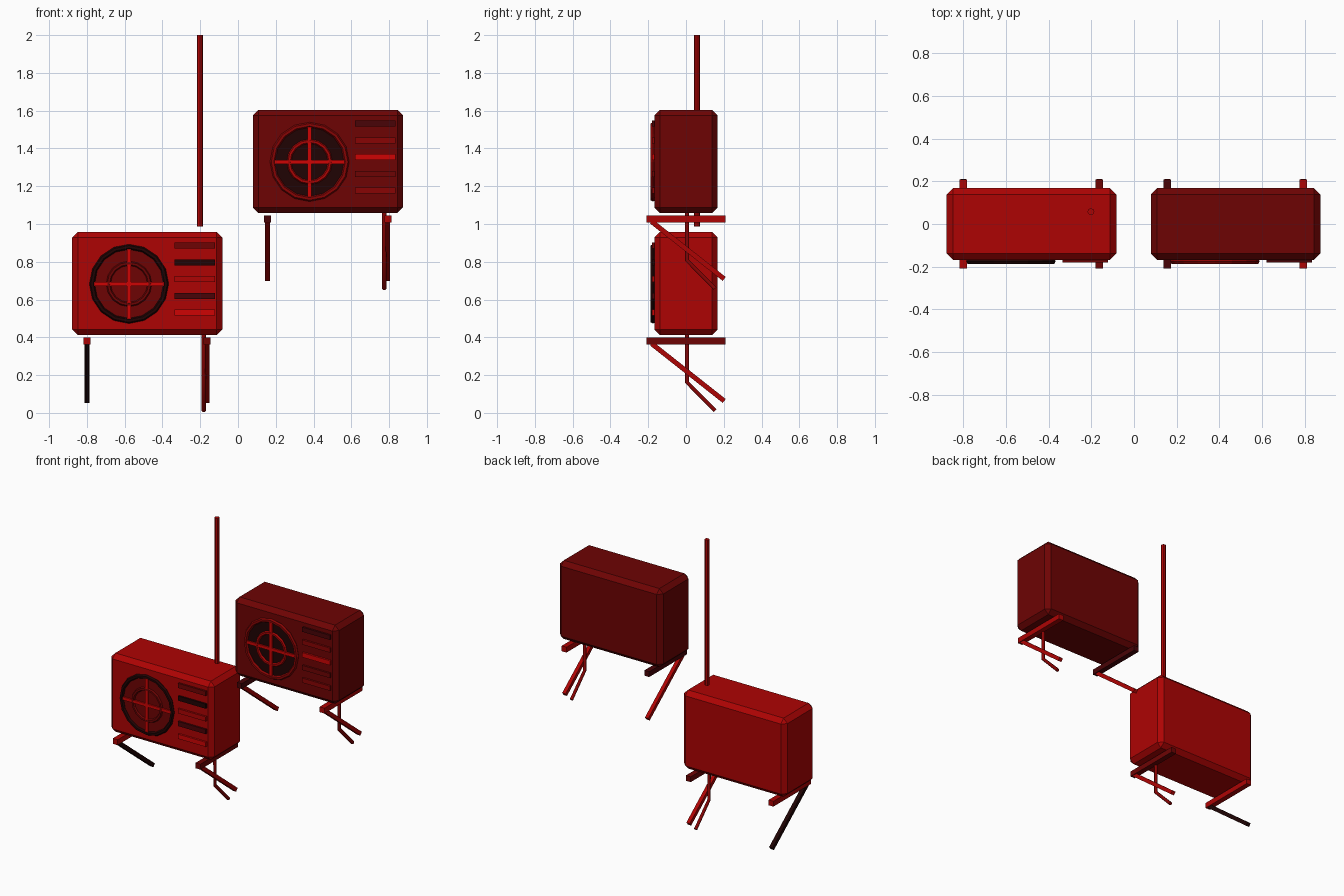
import bpy, math
from mathutils import Vector

if "Cube" in bpy.data.objects:
    bpy.data.objects.remove(bpy.data.objects["Cube"], do_unlink=True)


def material(name, r, g, b):
    m = bpy.data.materials.new(name)
    m.use_nodes = True
    m.diffuse_color = (r, g, b, 1)
    m.node_tree.nodes["Principled BSDF"].inputs["Base Color"].default_value = (r, g, b, 1)
    return m


bright = material("bright red", 0.62, 0.001, 0.001)
red = material("red", 0.42, 0.001, 0.001)
mid = material("medium red", 0.25, 0.001, 0.001)
dark = material("dark red", 0.155, 0.001, 0.001)
maroon = material("maroon", 0.065, 0.001, 0.002)
black = material("red black", 0.014, 0.001, 0.001)


def finish(name, mat):
    ob = bpy.context.object
    ob.name = name
    ob.data.materials.append(mat)
    return ob


def box(name, mat, centre, size, bevel=0):
    bpy.ops.mesh.primitive_cube_add(size=1, location=centre)
    ob = bpy.context.object
    ob.scale = size
    bpy.ops.object.transform_apply(location=False, rotation=False, scale=True)
    if bevel:
        mod = ob.modifiers.new("bevel", "BEVEL")
        mod.width = bevel
        mod.segments = 1
    return finish(name, mat)


def rod(name, mat, a, b, radius, sides):
    a, b = Vector(a), Vector(b)
    bpy.ops.mesh.primitive_cylinder_add(
        vertices=sides, radius=radius, depth=(b - a).length, location=(a + b) / 2,
        rotation=(b - a).to_track_quat("Z", "Y").to_euler())
    return finish(name, mat)


def ring(name, mat, centre, major, minor):
    bpy.ops.mesh.primitive_torus_add(
        major_segments=16, minor_segments=6, major_radius=major, minor_radius=minor,
        location=centre, rotation=(math.pi / 2, 0, 0))
    return finish(name, mat)


def pipe(name, mat, points, radius):
    curve = bpy.data.curves.new(name, "CURVE")
    curve.dimensions = "3D"
    curve.bevel_depth = radius
    curve.bevel_resolution = 1
    curve.use_fill_caps = True
    spline = curve.splines.new("POLY")
    spline.points.add(len(points) - 1)
    for p, co in zip(spline.points, points):
        p.co = (*co, 1)
    ob = bpy.data.objects.new(name, curve)
    bpy.context.collection.objects.link(ob)
    curve.materials.append(mat)


def unit(tag, x, z, body, fan, slats, bars, struts, hose):
    front = -0.167
    # Cabinet
    box(tag + "_cabinet", body, (x, 0, z), (0.795, 0.336, 0.547), 0.03)
    # Fan: backing disc, two guard rings and a cross
    rim, disc, inner = fan
    fx, fz = x - 0.097, z - 0.002
    rod(tag + "_fan_disc", disc, (fx, front + 0.01, fz), (fx, front - 0.006, fz), 0.195, 16)
    ring(tag + "_fan_rim", rim, (fx, front - 0.008, fz), 0.196, 0.014)
    ring(tag + "_fan_inner_ring", inner, (fx, front - 0.006, fz), 0.109, 0.012)
    box(tag + "_fan_cross_bar", bright, (fx, front - 0.009, fz), (0.37, 0.014, 0.021))
    box(tag + "_fan_cross_post", bright, (fx, front - 0.009, fz), (0.021, 0.014, 0.37))
    # Vent slats
    for i, mat in enumerate(slats):
        box(f"{tag}_vent_slat_{i + 1}", mat,
            (x + 0.251, front - 0.004, z + 0.2 - 0.0885 * i), (0.213, 0.02, 0.032))
    # Wall brackets with slanted struts
    for side, dx, bar, strut in zip(("right", "left"), (-0.32, 0.317), bars, struts):
        box(f"{tag}_{side}_bracket_bar", bar, (x + dx, 0, z - 0.305), (0.037, 0.416, 0.037))
        brace = box(f"{tag}_{side}_bracket_strut", strut,
                    (x + dx, 0.01, z - 0.47), (0.026, 0.49, 0.026))
        brace.rotation_euler.x = -math.atan2(0.3, 0.38)
    # Drain hose
    hx = x + 0.299
    pipe(tag + "_drain_hose", hose, [(hx, 0.005, z - 0.26), (hx, 0.005, z - 0.523),
                                     (hx, 0.153, z - 0.673)], 0.012)


unit("lower", -0.48, 0.685, red, (black, dark, dark),
     (dark, black, red, maroon, bright), (red, dark), (black, red), mid)
unit("upper", 0.476, 1.331, dark, (mid, black, red),
     (maroon, mid, bright, dark, mid), (maroon, red), (red, red), mid)

# Tall conduit above the lower unit
rod("tall_conduit", red, (-0.202, 0.058, 0.987), (-0.202, 0.058, 2.0), 0.016, 8)
